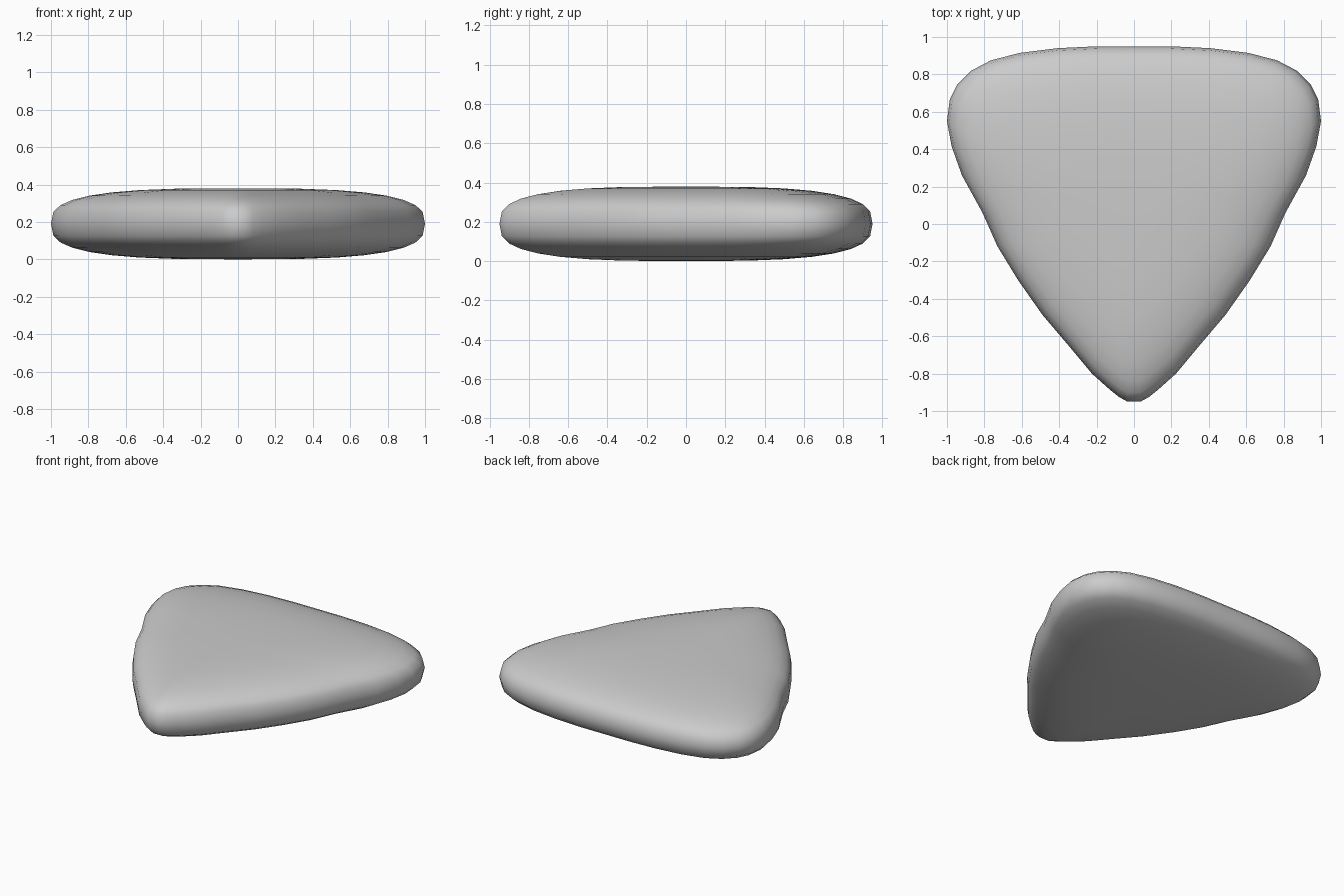
import bpy, bmesh, math

cube = bpy.data.objects.get("Cube")
if cube:
    bpy.data.objects.remove(cube, do_unlink=True)

HALF_THICKNESS = 0.19
POWER = 3.0      # squareness of the rounded rim
RINGS = 8        # bands from the rim to each flat face

# Left half of the rounded triangle, from the back middle to the front tip
half = [(0, .95), (.2, .95), (.41, .94), (.61, .915), (.765, .875), (.87, .82),
        (.945, .745), (.985, .665), (1, .55), (.975, .415), (.92, .26),
        (.81, .06), (.73, -.12), (.62, -.3), (.49, -.485), (.35, -.65),
        (.225, -.8), (.13, -.885), (.08, -.925), (.035, -.95)]
outline = half + [(-x, y) for x, y in reversed(half[1:])]


def rim(angle):
    """Outline scale and height on a soft, squared rim."""
    c, s = math.cos(angle), math.sin(angle)
    scale = abs(c) ** (2 / POWER)
    height = math.copysign(abs(s) ** (2 / POWER), s)
    return scale, HALF_THICKNESS * (1 + height)


# Stack scaled outlines from the bottom face to the top face
bm = bmesh.new()
rings = []
for i in range(-RINGS + 1, RINGS):
    scale, z = rim(i / RINGS * math.pi / 2)
    rings.append([bm.verts.new((x * scale, y * scale, z)) for x, y in outline])

count = len(outline)
for low, high in zip(rings, rings[1:]):
    for j in range(count):
        k = (j + 1) % count
        bm.faces.new((low[j], low[k], high[k], high[j]))

# Close both faces with a centre point
for ring, z in ((rings[0], 0), (rings[-1], 2 * HALF_THICKNESS)):
    centre = bm.verts.new((0, 0, z))
    for j in range(count):
        bm.faces.new((ring[j], ring[(j + 1) % count], centre))

bmesh.ops.recalc_face_normals(bm, faces=bm.faces)
for face in bm.faces:
    face.smooth = True

mesh = bpy.data.meshes.new("rounded_triangle_body")
bm.to_mesh(mesh)
bm.free()

# Plain grey material
grey = bpy.data.materials.new("light grey")
grey.use_nodes = True
colour = (0.6, 0.6, 0.6, 1)
grey.diffuse_color = colour
grey.node_tree.nodes["Principled BSDF"].inputs["Base Color"].default_value = colour
mesh.materials.append(grey)

body = bpy.data.objects.new("rounded_triangle_body", mesh)
bpy.context.collection.objects.link(body)
